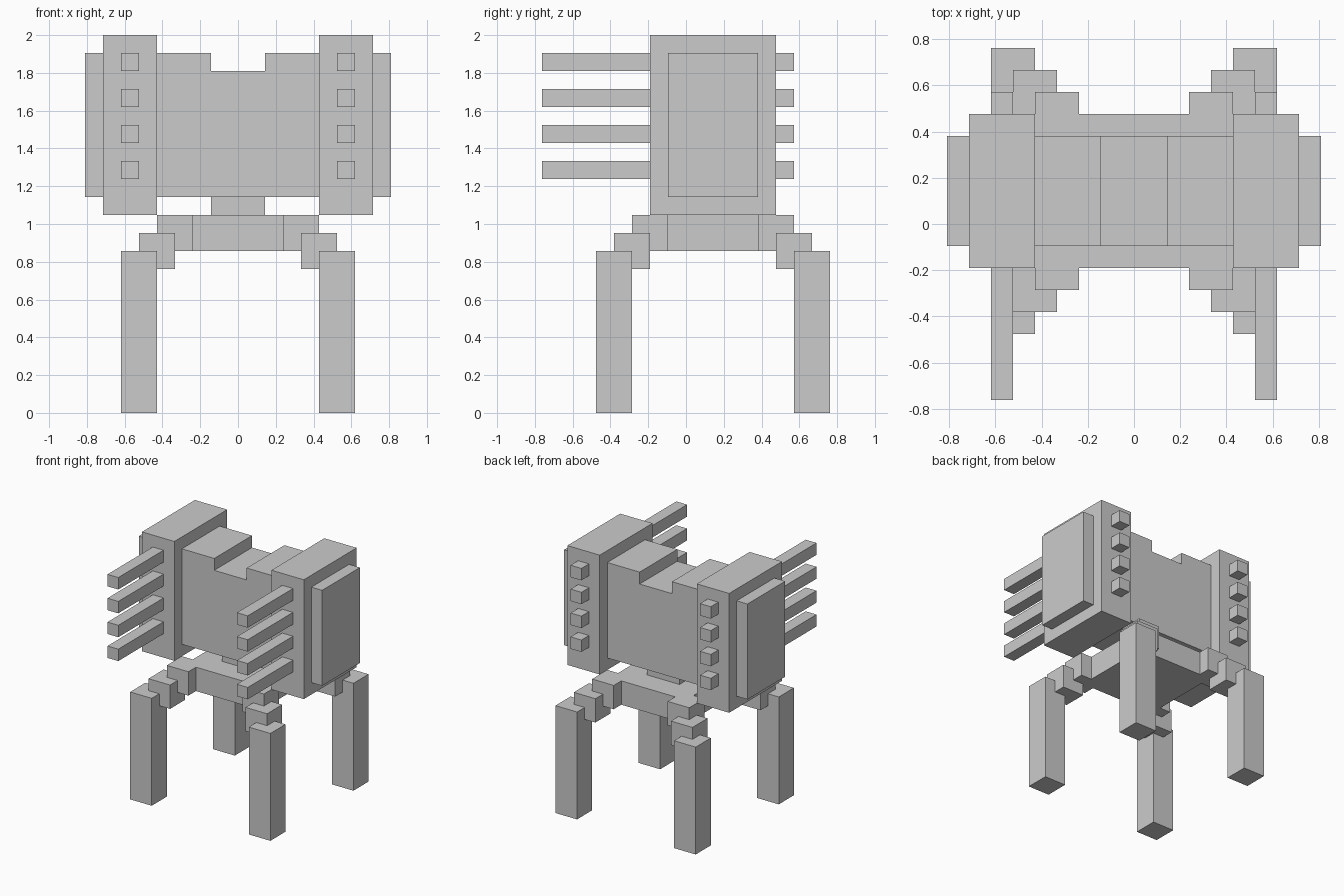
import bpy
import bmesh

if "Cube" in bpy.data.objects:
    bpy.data.objects.remove(bpy.data.objects["Cube"])

U = 2 / 21      # grid unit: the model is 21 units tall
CY = 1.5        # depth centre of body and legs, in units


def make_object(name, bm):
    bmesh.ops.recalc_face_normals(bm, faces=bm.faces)
    mesh = bpy.data.meshes.new(name)
    bm.to_mesh(mesh)
    bm.free()
    obj = bpy.data.objects.new(name, mesh)
    bpy.context.collection.objects.link(obj)
    return obj


def box(name, x, y, z):
    """Box from (min, max) ranges in grid units."""
    bm = bmesh.new()
    bmesh.ops.create_cube(bm, size=1)
    for v in bm.verts:
        v.co = [(r[0] + r[1]) / 2 * U + c * (r[1] - r[0]) * U
                for c, r in zip(v.co, (x, y, z))]
    return make_object(name, bm)


def extrude_profile(name, points, y):
    """Extrude an x/z outline through the y range."""
    bm = bmesh.new()
    face = bm.faces.new([bm.verts.new((px * U, y[0] * U, pz * U)) for px, pz in points])
    new = bmesh.ops.extrude_face_region(bm, geom=[face])["geom"]
    verts = [g for g in new if isinstance(g, bmesh.types.BMVert)]
    bmesh.ops.translate(bm, verts=verts, vec=(0, (y[1] - y[0]) * U, 0))
    return make_object(name, bm)


def span(side, a, b, centre=0):
    """Range a..b measured outwards from a centre, on either side."""
    return sorted((centre + side * a, centre + side * b))


# Central body with a notch in its top
extrude_profile("body", [(-4.5, 12), (4.5, 12), (4.5, 20), (1.5, 20),
                         (1.5, 19), (-1.5, 19), (-1.5, 20), (-4.5, 20)], (-1, 4))

# Neck and leg platform
box("neck", (-1.5, 1.5), (0, 3), (11, 12))
box("base", (-3.5, 3.5), (-2, 5), (9, 11))

for sx, side in ((-1, "left"), (1, "right")):
    # Gun pods with raised outer plates
    box(f"{side}_pod", span(sx, 4.5, 7.5), (-2, 5), (11, 21))
    box(f"{side}_armour_plate", span(sx, 7.5, 8.5), (-1, 4), (12, 20))

    # Four barrels running through each pod
    for i in range(4):
        z = 12.99 + 2 * i
        box(f"{side}_barrel_{i + 1}", span(sx, 5.5, 6.5), (-8, 6), (z - 0.5 + 0.51, z + 0.5 + 0.51))

    # Stepped hips, knees and legs at each corner
    for sy, end in ((-1, "front"), (1, "back")):
        name = f"{end}_{side}"
        box(f"{name}_hip", span(sx, 2.5, 4.5), span(sy, 2.5, 4.5, CY), (9, 11))
        box(f"{name}_knee", span(sx, 3.5, 5.5), span(sy, 3.5, 5.5, CY), (8, 10))
        box(f"{name}_leg", span(sx, 4.5, 6.5), span(sy, 4.5, 6.5, CY), (0, 9))
